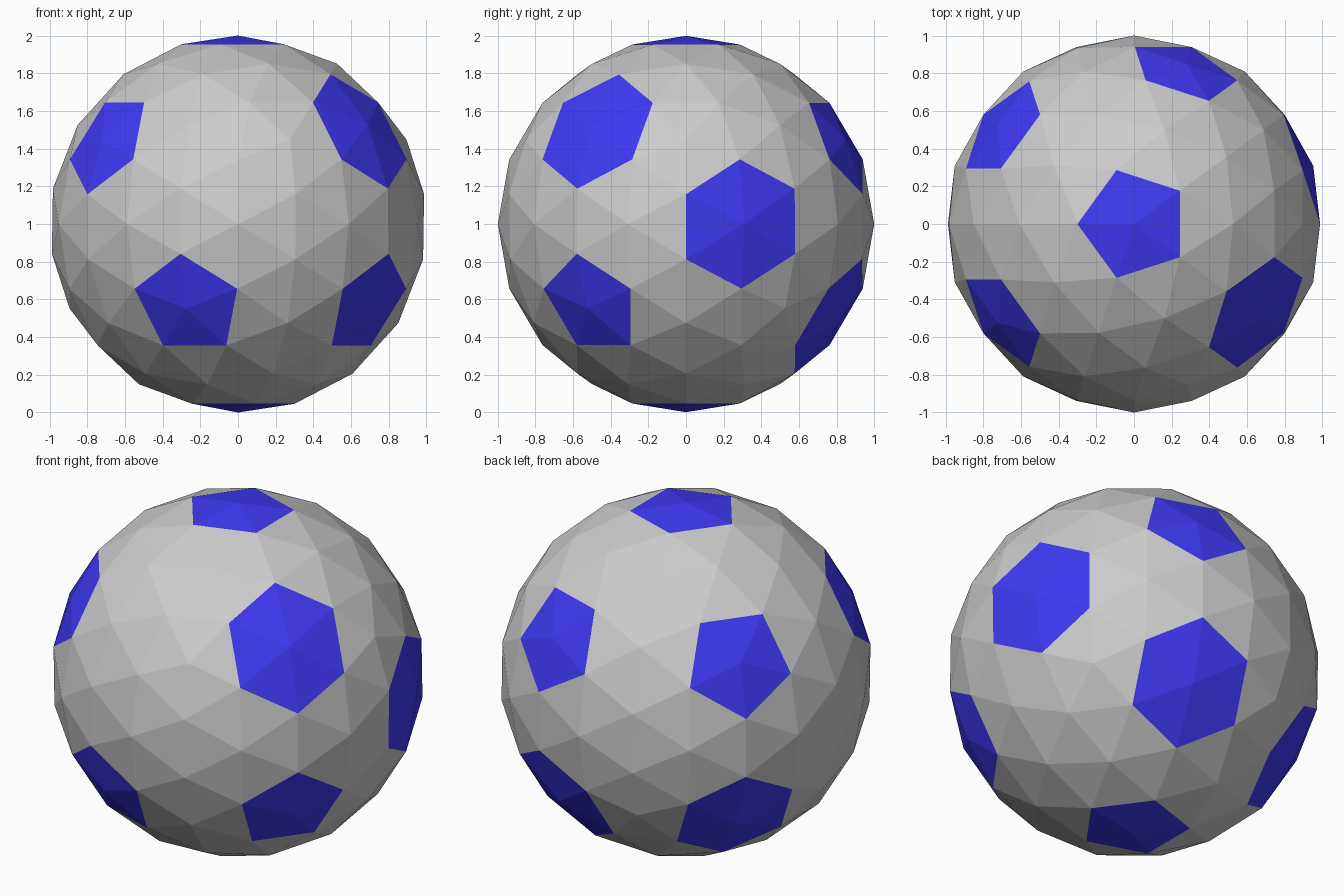
import bpy, bmesh
from math import sin, cos, radians, sqrt
from mathutils import Vector

if "Cube" in bpy.data.objects:
    bpy.data.objects.remove(bpy.data.objects["Cube"])

# Base sphere: each of its 42 vertices is the centre of one pentagon/hexagon panel
base = bmesh.new()
bmesh.ops.create_icosphere(base, subdivisions=2, radius=1.0)
for v in base.verts:
    v.co.normalize()


def on_sphere(angle, z):
    r = sqrt(max(0.0, 1 - z * z))
    a = radians(angle)
    return Vector((r * cos(a), r * sin(a), z))


# Blue panel centres as (compass angle, height)
blue_centres = [on_sphere(a, z) for a, z in (
    (0, 1), (0, -1),
    (72, 0.447), (144, 0.447), (216, 0.447), (-36, 0.526),
    (18, 0),
    (-36, -0.447), (-108, -0.447), (72, -0.526), (144, -0.526),
)]


def is_blue(v):
    return any((v.co - c).length < 0.1 for c in blue_centres)


def make_panels(name, centres, material=None):
    # Every panel is a fan from its centre to the surrounding triangle centres
    bm = bmesh.new()
    for c in centres:
        for e in c.link_edges:
            a, b = (f.calc_center_median().normalized() for f in e.link_faces)
            if (a - c.co).cross(b - c.co).dot(c.co) < 0:
                a, b = b, a
            bm.faces.new([bm.verts.new(p) for p in (c.co, a, b)])
    bmesh.ops.remove_doubles(bm, verts=bm.verts, dist=1e-4)
    mesh = bpy.data.meshes.new(name)
    bm.to_mesh(mesh)
    bm.free()
    ob = bpy.data.objects.new(name, mesh)
    ob.location.z = 1.0
    bpy.context.collection.objects.link(ob)
    if material:
        mesh.materials.append(material)
    return ob


blue = bpy.data.materials.new("blue")
blue.diffuse_color = (0.05, 0.04, 0.9, 1)
blue.use_nodes = True
blue.node_tree.nodes["Principled BSDF"].inputs["Base Color"].default_value = blue.diffuse_color

# Ball surface in two colours
make_panels("grey_panels", [v for v in base.verts if not is_blue(v)])
make_panels("blue_panels", [v for v in base.verts if is_blue(v)], blue)
base.free()
